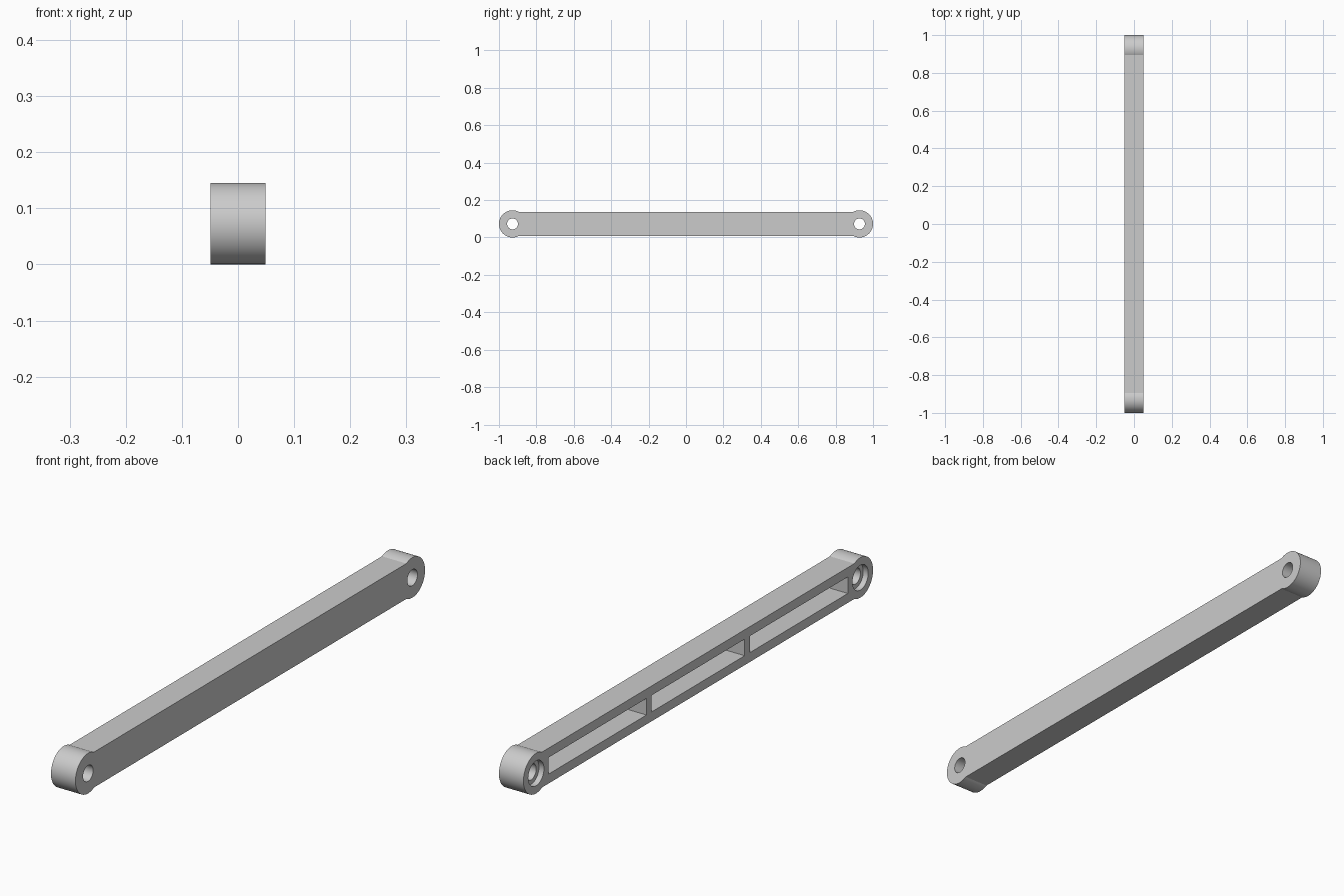
import bpy, bmesh, math
from mathutils import Matrix

cube = bpy.data.objects.get("Cube")
if cube:
    bpy.data.objects.remove(cube, do_unlink=True)

HALF_W = 0.049         # half the link's thickness along x
R = 0.0725             # end boss radius, also the axis height
EYE_Y = 1 - R          # pin hole centres
HALF_H = 0.064         # half the bar's height
HOLE_R, BORE_R, BORE_DEPTH = 0.029, 0.045, 0.02
POCKET_DEPTH, POCKET_H = 0.082, 0.06
POCKETS = [(-0.856, -0.296), (-0.266, 0.266), (0.296, 0.856)]

grey = bpy.data.materials.new("plain grey")
grey.use_nodes = True
colour = (0.6, 0.6, 0.6, 1)
grey.diffuse_color = colour
grey.node_tree.nodes["Principled BSDF"].inputs["Base Color"].default_value = colour


def make_object(name, bm):
    bmesh.ops.recalc_face_normals(bm, faces=bm.faces)
    mesh = bpy.data.meshes.new(name)
    bm.to_mesh(mesh)
    bm.free()
    mesh.materials.append(grey)
    obj = bpy.data.objects.new(name, mesh)
    bpy.context.collection.objects.link(obj)
    return obj


def cylinder_cutter(name, y, radius, x0, x1):
    bm = bmesh.new()
    place = Matrix.Translation(((x0 + x1) / 2, y, R)) @ Matrix.Rotation(math.pi / 2, 4, "Y")
    bmesh.ops.create_cone(bm, cap_ends=True, segments=48, radius1=radius,
                          radius2=radius, depth=x1 - x0, matrix=place)
    return make_object(name, bm)


def box_cutter(name, y0, y1, x0, x1):
    bm = bmesh.new()
    place = (Matrix.Translation(((x0 + x1) / 2, (y0 + y1) / 2, R))
             @ Matrix.Diagonal((x1 - x0, y1 - y0, POCKET_H, 1)))
    bmesh.ops.create_cube(bm, size=1, matrix=place)
    return make_object(name, bm)


# Link body: a straight bar outline with a round boss at each end, extruded along x
bm = bmesh.new()
join = math.pi - math.asin(HALF_H / R)   # where the boss meets the bar
steps = 56
verts = []
for side in (1, -1):
    for i in range(steps + 1):
        a = -join + 2 * join * i / steps
        verts.append(bm.verts.new((-HALF_W, side * (EYE_Y + R * math.cos(a)),
                                   R + side * R * math.sin(a))))
face = bm.faces.new(verts)
extruded = bmesh.ops.extrude_face_region(bm, geom=[face])["geom"]
bmesh.ops.translate(bm, vec=(2 * HALF_W, 0, 0),
                    verts=[g for g in extruded if isinstance(g, bmesh.types.BMVert)])
link = make_object("link_arm", bm)

# Cutters: pin holes, counterbores and the three pockets open towards -x
cutters = []
for y in (-EYE_Y, EYE_Y):
    cutters.append(cylinder_cutter("pin_hole_cutter", y, HOLE_R, -0.1, 0.1))
    cutters.append(cylinder_cutter("counterbore_cutter", y, BORE_R, -0.1, -HALF_W + BORE_DEPTH))
for y0, y1 in POCKETS:
    cutters.append(box_cutter("pocket_cutter", y0, y1, -0.1, -HALF_W + POCKET_DEPTH))

bpy.ops.object.select_all(action="DESELECT")
bpy.context.view_layer.objects.active = link
link.select_set(True)
for cutter in cutters:
    cutter.hide_render = True
    mod = link.modifiers.new(cutter.name, "BOOLEAN")
    mod.operation = "DIFFERENCE"
    mod.solver = "EXACT"
    mod.object = cutter
    bpy.ops.object.modifier_apply(modifier=mod.name)
    bpy.data.objects.remove(cutter, do_unlink=True)

# Smooth round surfaces, crisp edges
bpy.ops.object.shade_smooth_by_angle(angle=math.radians(25))
